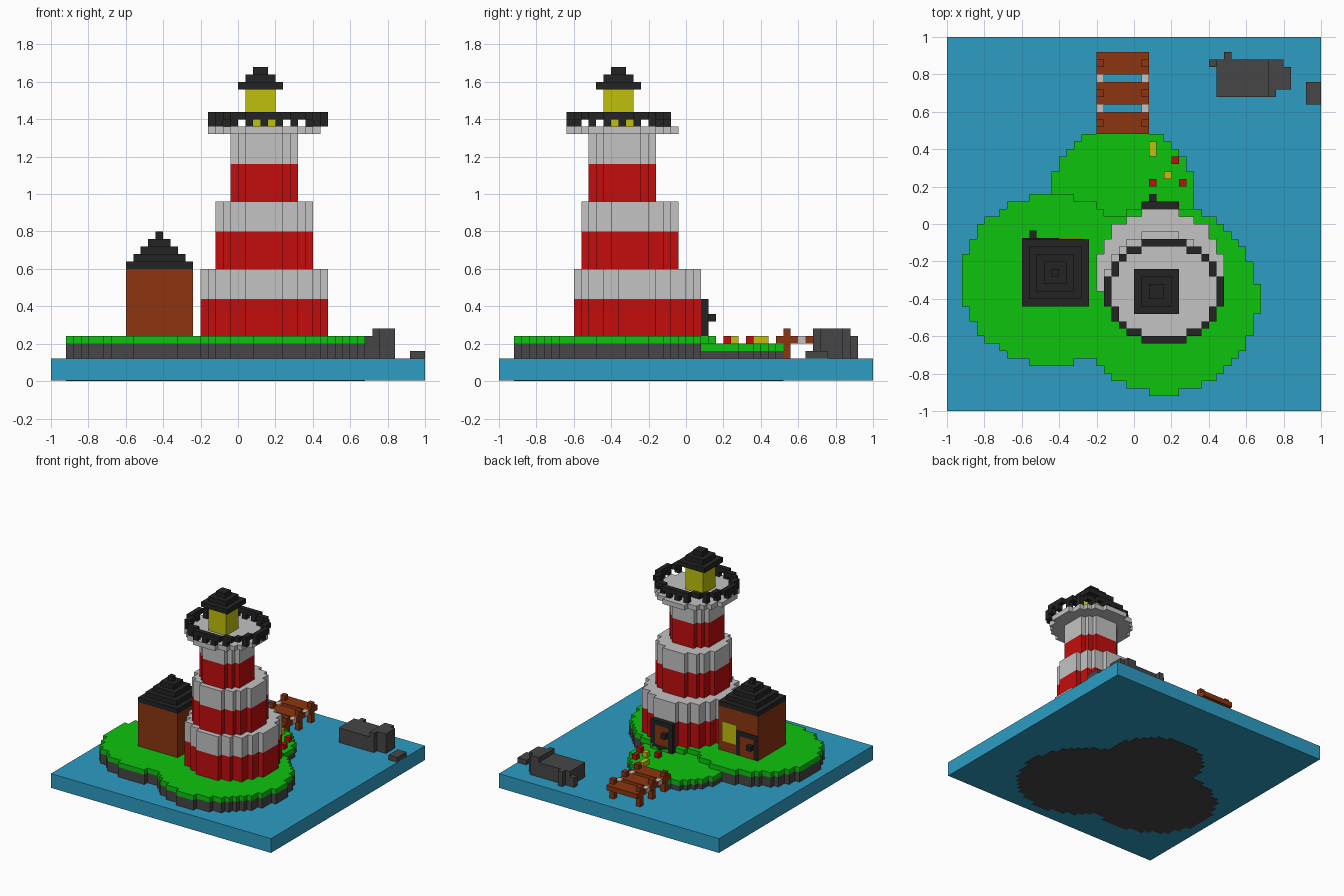
import bpy, bmesh, math

U = 0.04  # block size

cube = bpy.data.objects.get("Cube")
if cube:
    bpy.data.objects.remove(cube, do_unlink=True)


def material(name, r, g, b):
    """Make a flat colour from display values, stored as linear."""
    rgb = [((c / 255 + 0.055) / 1.055) ** 2.4 if c > 10 else c / 255 / 12.92 for c in (r, g, b)]
    m = bpy.data.materials.new(name)
    m.use_nodes = True
    m.diffuse_color = (*rgb, 1)
    m.node_tree.nodes["Principled BSDF"].inputs["Base Color"].default_value = (*rgb, 1)
    return m


BLUE = material("water blue", 45, 156, 196)
GREEN = material("grass green", 13, 196, 13)
ROCK = material("rock grey", 70, 70, 70)
BLACK = material("iron black", 35, 35, 35)
WHITE = material("paint white", 195, 195, 195)
RED = material("paint red", 196, 13, 13)
YELLOW = material("lamp yellow", 192, 192, 13)
BROWN = material("wood brown", 140, 53, 16)


def finish(name, bm, mat):
    me = bpy.data.meshes.new(name)
    bm.to_mesh(me)
    bm.free()
    me.materials.append(mat)
    ob = bpy.data.objects.new(name, me)
    bpy.context.collection.objects.link(ob)
    return ob


def boxes(name, mat, *spans):
    """One object from boxes given as (x0, x1, y0, y1, z0, z1)."""
    bm = bmesh.new()
    for x0, x1, y0, y1, z0, z1 in spans:
        vs = bmesh.ops.create_cube(bm, size=1)["verts"]
        bmesh.ops.scale(bm, verts=vs, vec=(x1 - x0, y1 - y0, z1 - z0))
        bmesh.ops.translate(bm, verts=vs, vec=((x0 + x1) / 2, (y0 + y1) / 2, (z0 + z1) / 2))
    return finish(name, bm, mat)


def disc(cx, cy, rx, ry=None):
    """Set of grid cells whose centres lie in an ellipse."""
    ry = ry or rx
    return {(i, j) for i in range(-25, 25) for j in range(-25, 25)
            if (((i + .5) * U - cx) / rx) ** 2 + (((j + .5) * U - cy) / ry) ** 2 <= 1}


def slab(name, mat, cells, z0, z1):
    """Extrude a set of cells upward from z0 to z1."""
    bm = bmesh.new()
    for i, j in cells:
        bm.faces.new([bm.verts.new(((i + a) * U, (j + b) * U, z0))
                      for a, b in ((0, 0), (1, 0), (1, 1), (0, 1))])
    bmesh.ops.remove_doubles(bm, verts=bm.verts, dist=U / 10)
    ob = finish(name, bm, mat)
    mod = ob.modifiers.new("height", 'SOLIDIFY')
    mod.thickness = z1 - z0
    mod.offset = 1
    return ob


def stepped_roof(name, cx, cy, half, z, steps):
    boxes(name, BLACK, *[(cx - half + k * U, cx + half - k * U, cy - half + k * U, cy + half - k * U,
                          z + k * U, z + (k + 1) * U) for k in range(steps)])


def door(name, x, y, z, depth):
    """Framed door facing +y with a knob."""
    top = z + 5 * U
    boxes(name + "_frame", BLACK,
          (x, x + U, y, y + depth, z, top), (x + 4 * U, x + 5 * U, y, y + depth, z, top),
          (x + U, x + 4 * U, y, y + depth, top - U, top))
    boxes(name + "_panel", BROWN, (x + U, x + 4 * U, y, y + depth * .9, z, top - U))
    boxes(name + "_knob", BLACK, (x + U, x + 2 * U, y + depth * .9, y + depth + U, .32, .36))


# Water and islands, the rock reaching down to the underside
boxes("water", BLUE, (-1, 1, -1, 1, .003, .12))
high = disc(-.44, -.30, .48, .46) | disc(.16, -.40, .506)
low = disc(-.06, .14, .38) - high
slab("high_island_rock", ROCK, high, 0, .20)
slab("high_island_grass", GREEN, high, .20, .24)
slab("low_island_rock", ROCK, low, 0, .16)
slab("low_island_grass", GREEN, low, .16, .20)

# Lighthouse tower in three striped tiers
for k, (cy, r) in enumerate(((-.26, .34), (-.30, .26), (-.34, .18))):
    z = .24 + .36 * k
    cells = disc(.14, cy, r)
    slab(f"tower_red_band_{k + 1}", RED, cells, z - (U if k == 0 else 0), z + .20)
    slab(f"tower_white_band_{k + 1}", WHITE, cells, z + .20, z + .36)
slab("gallery_floor", WHITE, disc(.14, -.34, .30), 1.32, 1.36)
door("tower_door", .04, .08, .20 + U, U)
boxes("tower_door_step", BLACK, (.04, .24, .08, .12, .20, .24))

# Gallery railing: a one-block ring on alternating posts
full = disc(.16, -.36, .32, .28)
ring = {(i, j) for i, j in full
        if not {(i + 1, j), (i - 1, j), (i, j + 1), (i, j - 1)} <= full}
posts = {(i, j) for i, j in ring
         if (i if abs(j + 8.5) > abs(i - 3.5) else j) % 2}
slab("railing_rail", BLACK, ring, 1.40, 1.44)
slab("railing_posts", BLACK, posts, 1.36, 1.40)

# Lamp room
boxes("lamp", YELLOW, (.04, .20, -.44, -.28, 1.36, 1.56))
stepped_roof("lamp_roof", .12, -.36, .12, 1.56, 3)

# Cottage
boxes("cottage_walls", BROWN, (-.60, -.24, -.44, -.08, .24, .60))
stepped_roof("cottage_roof", -.42, -.26, .18, .60, 5)
door("cottage_door", -.60, -.08, .24, .005)
boxes("cottage_window", YELLOW, (-.40, -.28, -.08, -.075, .32, .48))

# Dock: three planks with posts, joined by pale stringers
starts = [.48, .64, .80]
sides = [-.20, .04]
boxes("dock_planks", BROWN, *[(-.20, .08, y, y + .12, .20, .24) for y in starts])
boxes("dock_posts", BROWN, *[(x, x + U, y + U, y + 2 * U, a, b) for y in starts for x in sides
                             for a, b in ((.12, .20), (.24, .28))])
boxes("dock_stringers", WHITE, *[(x, x + U, y + .12, y + .16, .20, .24) for y in starts[:2] for x in sides])

# Flowers
for name, mat, spots in (("red_flowers", RED, ((.20, .32), (.08, .20), (.24, .20))),
                         ("yellow_flowers", YELLOW, ((.08, .36), (.08, .40), (.16, .24)))):
    boxes(name, mat, *[(x, x + U, y, y + U, .20, .24) for x, y in spots])

# Rocks in the water
boxes("large_rock", ROCK, (.44, .72, .68, .88, .12, .24), (.40, .44, .84, .88, .12, .20),
      (.48, .52, .88, .92, .12, .24), (.72, .80, .72, .88, .12, .28),
      (.72, .76, .68, .72, .12, .28), (.80, .84, .72, .84, .12, .28))
boxes("small_rock", ROCK, (.92, 1, .64, .76, .12, .16))
